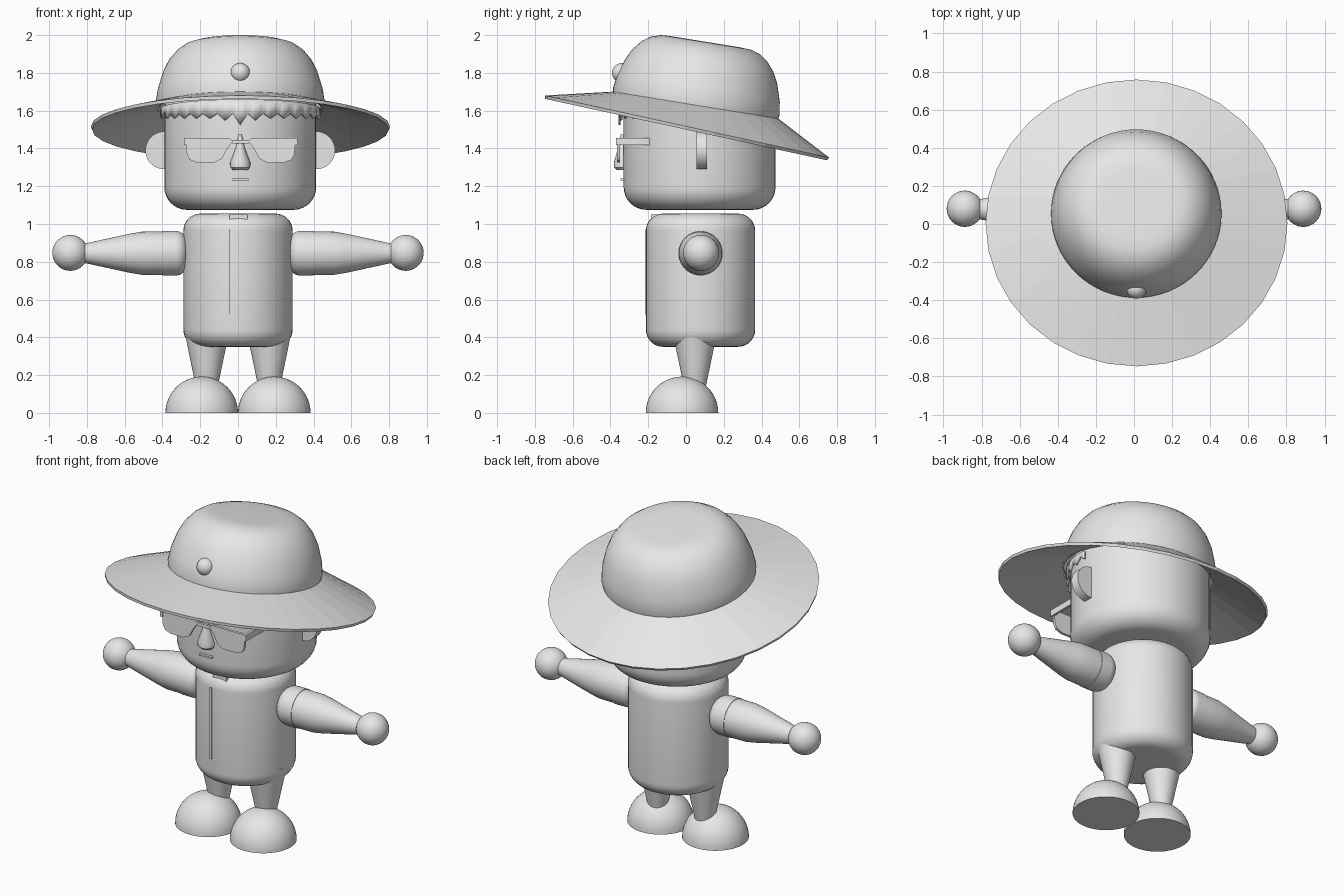
import bpy, bmesh, math
from math import sin, cos, pi, radians
from mathutils import Matrix, Vector

cube = bpy.data.objects.get("Cube")
if cube:
    bpy.data.objects.remove(cube, do_unlink=True)

grey = bpy.data.materials.new("plain_grey")
grey.use_nodes = True
grey.diffuse_color = (0.8, 0.8, 0.8, 1)
grey.node_tree.nodes["Principled BSDF"].inputs["Base Color"].default_value = (0.8, 0.8, 0.8, 1)


def finish(name, bm, loc=(0, 0, 0), rot=(0, 0, 0), angle=35):
    bmesh.ops.recalc_face_normals(bm, faces=bm.faces)
    mesh = bpy.data.meshes.new(name)
    bm.to_mesh(mesh)
    bm.free()
    mesh.materials.append(grey)
    ob = bpy.data.objects.new(name, mesh)
    bpy.context.collection.objects.link(ob)
    ob.location, ob.rotation_euler = loc, rot
    if angle:
        bpy.ops.object.select_all(action='DESELECT')
        ob.select_set(True)
        bpy.context.view_layer.objects.active = ob
        bpy.ops.object.shade_smooth_by_angle(angle=radians(angle))
    return ob


def lathe(name, profile, loc, rot=(0, 0, 0), seg=48):
    """Spin a (radius, height) profile about the local z axis."""
    bm = bmesh.new()
    verts = [bm.verts.new((r, 0, z)) for r, z in profile]
    edges = [bm.edges.new(pair) for pair in zip(verts, verts[1:])]
    bmesh.ops.spin(bm, geom=verts + edges, axis=(0, 0, 1), cent=(0, 0, 0),
                   steps=seg, angle=2 * pi)
    bmesh.ops.remove_doubles(bm, verts=bm.verts, dist=0.0001)
    return finish(name, bm, loc, rot)


def arc(cr, cz, rad, a0, a1, n=8):
    steps = [radians(a0 + (a1 - a0) * i / n) for i in range(n + 1)]
    return [(cr + rad * cos(a), cz + rad * sin(a)) for a in steps]


def rounded(radius, z0, z1, bevel):
    return ([(0, z0)] + arc(radius - bevel, z0 + bevel, bevel, -90, 0)
            + arc(radius - bevel, z1 - bevel, bevel, 0, 90) + [(0, z1)])


def plate(name, outline, y0, y1, loc=(0, 0, 0)):
    """Extrude an x-z outline from y0 to y1."""
    bm = bmesh.new()
    face = bm.faces.new([bm.verts.new((x, y0, z)) for x, z in outline])
    out = bmesh.ops.extrude_face_region(bm, geom=[face])["geom"]
    moved = [v for v in out if isinstance(v, bmesh.types.BMVert)]
    bmesh.ops.translate(bm, verts=moved, vec=(0, y1 - y0, 0))
    return finish(name, bm, loc, angle=30)


def box(name, x0, x1, y0, y1, z0, z1):
    return plate(name, [(x0, z0), (x1, z0), (x1, z1), (x0, z1)], y0, y1)


# Body and head
lathe("torso", rounded(0.289, 0.35, 1.055, 0.09), (0, 0.077, 0))
lathe("head", rounded(0.402, 1.075, 1.75, 0.12), (0.012, 0.072, 0))

# Front fastening strip and collar edge
box("jacket_strip", -0.048, -0.036, -0.216, -0.17, 0.52, 0.97)
box("collar_edge", -0.045, 0.05, -0.185, -0.1, 0.97, 1.05)

# Limbs
for side, s in (("left", 1), ("right", -1)):
    turn = (0, s * pi / 2, 0)
    shoulder = (0, 0.077, 0.845)
    lathe(side + "_sleeve", [(0, 0.23)] + arc(0.06, 0.33, 0.058, -90, 0) + [(0.118, 0.4), (0, 0.4)],
          shoulder, turn)
    lathe(side + "_arm", [(0, 0.35), (0.112, 0.35), (0.115, 0.4), (0.114, 0.51), (0.104, 0.57),
                          (0.052, 0.81), (0, 0.81)], shoulder, turn)
    lathe(side + "_hand", arc(0, 0, 0.095, -90, 90, 20), (s * 0.888, 0.08, 0.847))
    lathe(side + "_leg", [(0, 0.1), (0.05, 0.1), (0.102, 0.35), (0.122, 0.45), (0, 0.47)],
          (s * 0.165, 0.047, 0))
    lathe(side + "_foot", [(0, 0)] + arc(0, 0, 0.192, 0, 90, 16), (s * 0.192, -0.021, 0))
    # Ears are upright discs facing forward
    lathe(side + "_ear", [(0, -0.028), (0.1, -0.028), (0.1, 0.028), (0, 0.028)],
          (0.012 + s * 0.402, 0.083, 1.39), (pi / 2, 0, 0))
    # Glasses: lens, brow bar and temple
    mid = 0.014
    lens = [(0.04, 1.44), (0.06, 1.455), (0.29, 1.455), (0.285, 1.37), (0.27, 1.34),
            (0.23, 1.325), (0.14, 1.325), (0.1, 1.345), (0.07, 1.4)]
    plate(side + "_lens", [(s * x, z) for x, z in lens], -0.366, -0.35, (mid, 0, 0))
    box(side + "_temple", mid + s * 0.285, mid + s * 0.3, -0.37, -0.18, 1.417, 1.456)
box("glasses_bridge", -0.03, 0.058, -0.366, -0.35, 1.425, 1.445)

# Nose: tapered wedge with a soft lower end
bm = bmesh.new()
rings = []
for z, w, depth in ((1.475, 0.008, 0.015), (1.4, 0.025, 0.03), (1.325, 0.054, 0.052),
                    (1.3, 0.052, 0.052), (1.285, 0.038, 0.035)):
    rings.append([bm.verts.new((w * cos(a), -depth * sin(a), z))
                  for a in [pi * i / 10 for i in range(11)]])
for lo, hi in zip(rings, rings[1:]):
    for i in range(11):
        j = (i + 1) % 11
        bm.faces.new((lo[i], lo[j], hi[j], hi[i]))
bm.faces.new(rings[0])
bm.faces.new(rings[-1])
finish("nose", bm, (0.012, -0.33, 0))

box("mouth", -0.03, 0.055, -0.346, -0.32, 1.23, 1.24)

# Zigzag fringe wrapped round the front of the head
bm = bmesh.new()
count = 64
upper, lower = [], []
for i in range(count + 1):
    a = pi * i / count
    front = sin(a)
    x, y = 0.012 - 0.425 * cos(a), 0.072 - 0.43 * front
    dip = 0.035 * max(0, 1 - abs(x - 0.012) / 0.12)
    low = 1.585 - (0.026 + dip if i % 4 == 0 else 0.013 + dip / 2 if i % 2 else 0)
    lower.append(bm.verts.new((x, y, low)))
    upper.append(bm.verts.new((x, y, 1.61 + 0.05 * front)))
for i in range(count):
    bm.faces.new((lower[i], lower[i + 1], upper[i + 1], upper[i]))
fringe = finish("hair_fringe", bm)
fringe.modifiers.new("thickness", 'SOLIDIFY').thickness = 0.012

# Hat crown
lathe("hat_crown", [(0.44, -0.01), (0.447, 0.03), (0.436, 0.1), (0.408, 0.19), (0.377, 0.25),
                    (0.335, 0.3), (0.29, 0.331), (0.24, 0.346), (0.18, 0.349), (0, 0.349)],
      (0.012, 0.05, 1.62), (radians(-9.2), 0, 0), 64)

# Hat brim: a sloping skirt between two tilted rings
bm = bmesh.new()


def tilted_ring(centre, rx, ry, tilt, n=32):
    turn = Matrix.Rotation(radians(-tilt), 3, 'X')
    return [bm.verts.new(Vector(centre) + turn @ Vector((rx * cos(2 * pi * i / n),
                                                         ry * sin(2 * pi * i / n), 0)))
            for i in range(n)]


inner = tilted_ring((0.012, 0.05, 1.625), 0.43, 0.43, 9)
outer = tilted_ring((0.013, 0.003, 1.508), 0.789, 0.767, 12.3)
for i in range(32):
    j = (i + 1) % 32
    bm.faces.new((inner[i], outer[i], outer[j], inner[j]))
brim = finish("hat_brim", bm, angle=0)
solid = brim.modifiers.new("thickness", 'SOLIDIFY')
solid.thickness, solid.offset = 0.018, 0

# Round badge on the crown
lathe("hat_badge", arc(0, 0, 0.052, -90, 90, 14), (0.012, -0.34, 1.8))
